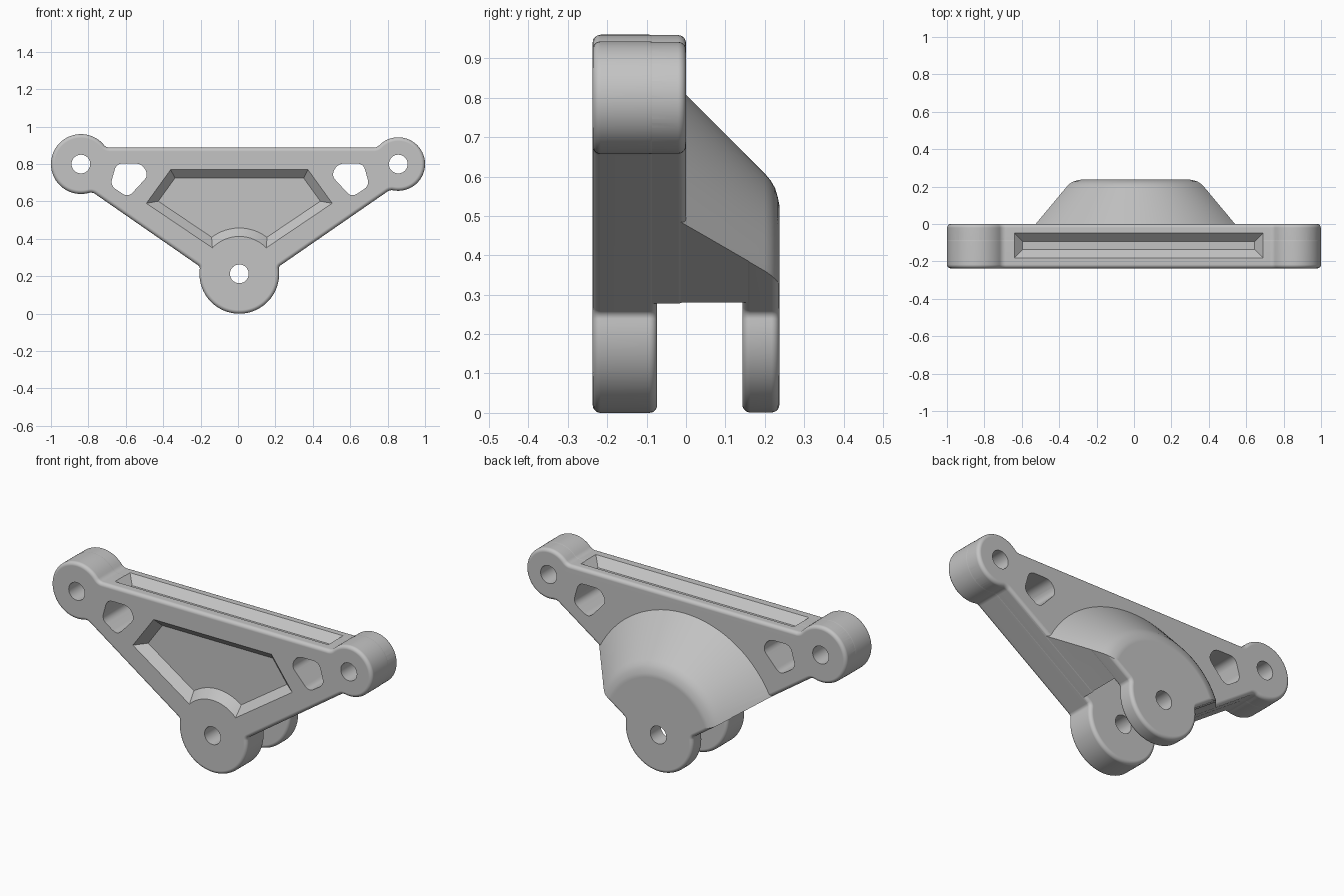
import bpy, bmesh, math
from mathutils import Vector

cube = bpy.data.objects.get("Cube")
if cube:
    bpy.data.objects.remove(cube, do_unlink=True)

# Bosses in the front plane (x, z): centre, radius, blend radius
BOTTOM = (Vector((0.007, 0.213)), 0.213, 0.02)
RIGHT = (Vector((0.857, 0.80)), 0.143, 0.04)
LEFT = (Vector((-0.84, 0.80)), 0.16, 0.04)
BOSSES = [BOTTOM, RIGHT, LEFT]
WEB = 0.088          # half width of the arms joining the bosses
BACK = 0.237         # half depth of the whole part
ROUND = 0.02


def arc(c, r, a0, a1, steps, ccw=True):
    sweep = (a1 - a0) % math.tau if ccw else -((a0 - a1) % math.tau)
    return [c + r * Vector((math.cos(a0 + sweep * i / steps), math.sin(a0 + sweep * i / steps)))
            for i in range(steps + 1)]


def circle(c, r, steps=64):
    return arc(c, r, 0, math.tau - math.tau / steps, steps - 1)


def angle(v):
    return math.atan2(v.y, v.x)


def bracket_outline():
    """Three bosses joined by straight arms, with small blends."""
    pts = []
    for i, (c, r, f) in enumerate(BOSSES):
        d_in = (c - BOSSES[i - 1][0]).normalized()
        d_out = (BOSSES[(i + 1) % 3][0] - c).normalized()
        blends = []
        for d, side in ((d_in, -1), (d_out, 1)):
            n = Vector((d.y, -d.x))
            run = math.sqrt((r + f) ** 2 - (WEB + f) ** 2)
            blends.append((c + n * (WEB + f) + d * side * run, n))
        (fi, ni), (fo, no) = blends
        pts += arc(fi, f, angle(-ni), angle(c - fi), 6, False)[:-1]
        pts += arc(c, r, angle(fi - c), angle(fo - c), 48)[:-1]
        pts += arc(fo, f, angle(c - fo), angle(-no), 6, False)
    return pts


def rounded_polygon(corners, r):
    pts = []
    for i, p in enumerate(corners):
        a = p + (corners[i - 1] - p).normalized() * r
        b = p + (corners[(i + 1) % len(corners)] - p).normalized() * r
        for k in range(7):
            t = k / 6
            pts.append(a * (1 - t) ** 2 + p * 2 * t * (1 - t) + b * t * t)
    return pts


def inset(pts, dist):
    """Move a counter-clockwise loop inwards."""
    out = []
    for i, p in enumerate(pts):
        e1 = (p - pts[i - 1]).normalized()
        e2 = (pts[(i + 1) % len(pts)] - p).normalized()
        n1, n2 = Vector((-e1.y, e1.x)), Vector((-e2.y, e2.x))
        n = (n1 + n2).normalized()
        out.append(p + n * dist / max(n.dot(n1), 0.3))
    return out


def loft(name, pts, levels, axis="y"):
    """Solid through inset copies of a loop; levels are (position, inset)."""
    bm = bmesh.new()
    rings = []
    for pos, ins in levels:
        loop = inset(pts, ins) if ins else pts
        rings.append([bm.verts.new((p.x, pos, p.y) if axis == "y" else (p.x, p.y, pos))
                      for p in loop])
    for a, b in zip(rings, rings[1:]):
        for i in range(len(a)):
            bm.faces.new((a[i - 1], a[i], b[i], b[i - 1]))
    bm.faces.new(rings[0])
    bm.faces.new(rings[-1])
    bmesh.ops.recalc_face_normals(bm, faces=bm.faces)
    mesh = bpy.data.meshes.new(name)
    bm.to_mesh(mesh)
    bm.free()
    obj = bpy.data.objects.new(name, mesh)
    bpy.context.collection.objects.link(obj)
    return obj


def rounded_levels(y0, y1, base=0.0, front=True, back=True):
    def quarter(y, s):
        return [(y + s * ROUND * (1 - math.cos(a)), base + ROUND * (1 - math.sin(a)))
                for a in (math.pi / 2 * k / 5 for k in range(6))]
    start = quarter(y0, 1) if front else [(y0, base)]
    end = quarter(y1, -1)[::-1] if back else [(y1, base)]
    return start + end


def combine(target, other, operation):
    mod = target.modifiers.new("cut", "BOOLEAN")
    mod.operation, mod.solver, mod.object = operation, "EXACT", other
    bpy.context.view_layer.objects.active = target
    bpy.ops.object.modifier_apply(modifier=mod.name)
    bpy.data.objects.remove(other, do_unlink=True)


outline = bracket_outline()
pivot = BOTTOM[0]

# Front slab with the thick fork lug, and the plate behind it above the fork slot
body = loft("bracket_body", outline, rounded_levels(-BACK, -0.073))
plate = loft("plate", outline, rounded_levels(-0.2, 0, 0.001, front=False))
combine(plate, loft("slot", circle(pivot, 0.255), [(-0.4, 0), (0.3, 0)]), "DIFFERENCE")

# Conical rear housing with the thin fork lug
rear = loft("rear", outline, [(-0.15, 0.002), (0.2, 0.002)])
combine(rear, loft("slot", circle(pivot, 0.257), [(-0.4, 0), (0.4, 0)]), "DIFFERENCE")
combine(rear, loft("lug", outline, rounded_levels(0.143, BACK, 0.001)), "UNION")
cone_profile = [(-0.21, 0.805), (0.2, 0.395), (0.215, 0.377), (0.226, 0.358),
                (0.233, 0.335), (0.24, 0.30)]
cone = loft("cone", circle(pivot, 0.9, 128), [(y, 0.9 - r) for y, r in cone_profile])
combine(rear, cone, "INTERSECT")

combine(body, plate, "UNION")
combine(body, rear, "UNION")

# Pivot bores
for centre, _, _ in BOSSES:
    combine(body, loft("bore", circle(centre, 0.05, 40), [(-0.4, 0), (0.4, 0)]), "DIFFERENCE")

# Mirrored lightening holes
hole = [Vector(p) for p in ((-0.65, 0.803), (-0.683, 0.685), (-0.587, 0.622),
                            (-0.478, 0.74), (-0.515, 0.803))]
mirrored = [Vector((0.02 - p.x, p.y)) for p in reversed(hole)]
for corners in (hole, mirrored):
    combine(body, loft("hole", rounded_polygon(corners, 0.035), [(-0.4, 0), (0.2, 0)]),
            "DIFFERENCE")

# Sloped front pocket that curves around the lower boss
pocket = [Vector(p) for p in ((-0.36, 0.77), (-0.49, 0.59))]
pocket += arc(pivot, 0.2, math.radians(136), math.radians(44), 16, False)
pocket += [Vector(p) for p in ((0.504, 0.59), (0.374, 0.77))]
combine(body, loft("pocket", pocket, [(-BACK - 0.02, -0.02), (-BACK + 0.045, 0.045)]),
        "DIFFERENCE")

# Long sloped groove along the top edge
groove = [Vector(p) for p in ((-0.64, -0.182), (0.69, -0.182), (0.69, -0.048), (-0.64, -0.048))]
top = 0.80 + WEB
combine(body, loft("groove", groove, [(top + 0.02, -0.02), (top - 0.045, 0.045)], "z"),
        "DIFFERENCE")

# Material and shading
grey = bpy.data.materials.new("plain_grey")
grey.use_nodes = True
colour = (0.55, 0.55, 0.55, 1)
grey.diffuse_color = colour
grey.node_tree.nodes["Principled BSDF"].inputs["Base Color"].default_value = colour
body.data.materials.clear()
body.data.materials.append(grey)
for face in body.data.polygons:
    face.material_index = 0

bpy.ops.object.select_all(action="DESELECT")
body.select_set(True)
bpy.context.view_layer.objects.active = body
bpy.ops.object.shade_smooth_by_angle(angle=math.radians(30))
normals = body.modifiers.new("even_normals", "WEIGHTED_NORMAL")
normals.keep_sharp = True
